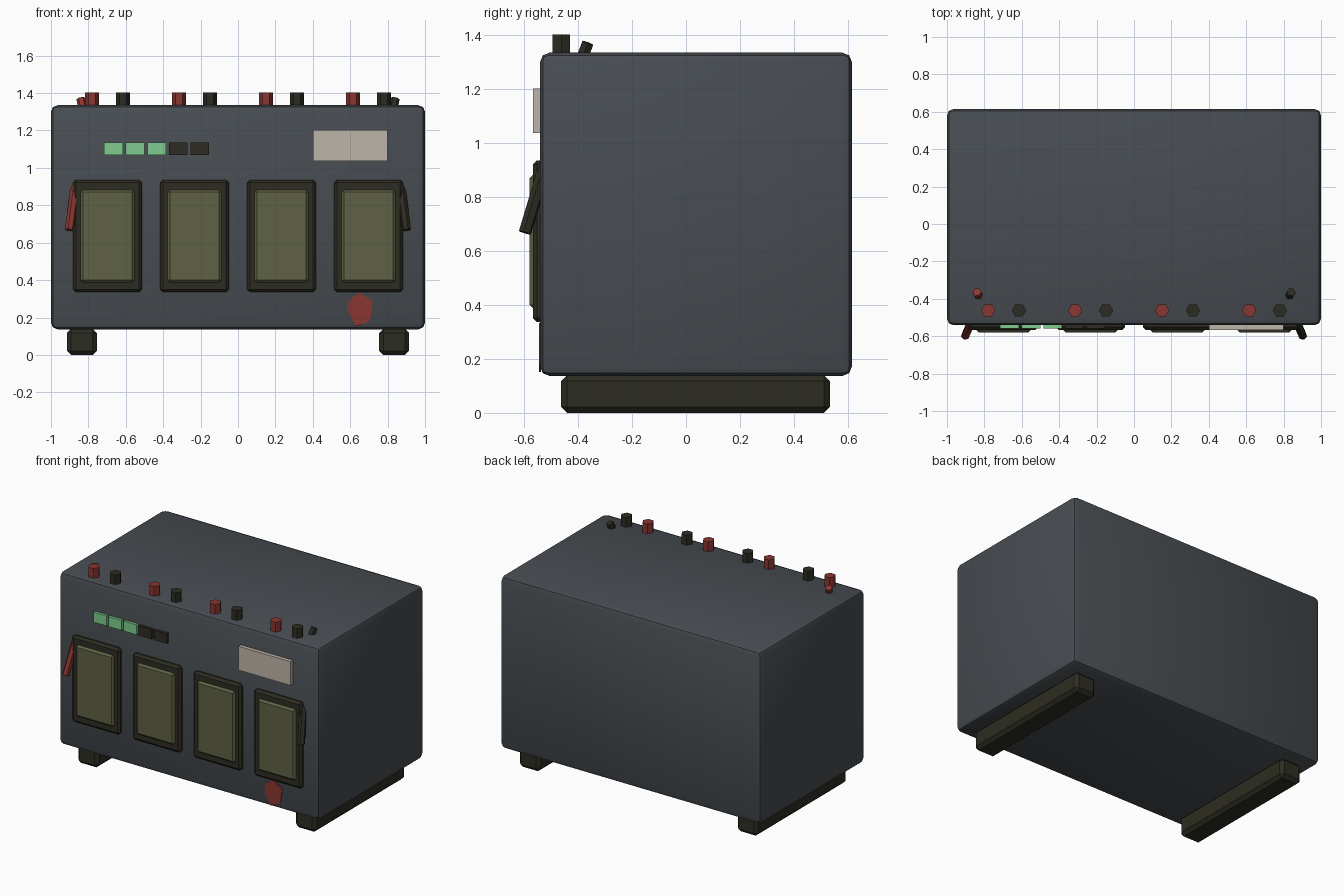
import bpy, bmesh, math
from mathutils import Vector

if "Cube" in bpy.data.objects:
    bpy.data.objects.remove(bpy.data.objects["Cube"])


def material(name, r, g, b):
    m = bpy.data.materials.new(name)
    lin = [((c / 255 + 0.055) / 1.055) ** 2.4 for c in (r, g, b)]
    m.diffuse_color = (*lin, 1)
    m.use_nodes = True
    m.node_tree.nodes["Principled BSDF"].inputs["Base Color"].default_value = m.diffuse_color
    return m


GREY = material("slate grey", 72, 77, 82)
BLACK = material("warm black", 45, 44, 34)
RED = material("red", 138, 54, 49)
GREEN = material("lamp green", 128, 206, 144)
OLIVE = material("olive", 95, 98, 68)
CREAM = material("label cream", 190, 181, 170)


def finish(name, bm, mat, smooth=False):
    bmesh.ops.recalc_face_normals(bm, faces=bm.faces)
    me = bpy.data.meshes.new(name)
    bm.to_mesh(me)
    bm.free()
    me.materials.append(mat)
    ob = bpy.data.objects.new(name, me)
    bpy.context.collection.objects.link(ob)
    if smooth:
        bpy.ops.object.select_all(action='DESELECT')
        ob.select_set(True)
        bpy.context.view_layer.objects.active = ob
        bpy.ops.object.shade_smooth_by_angle(angle=math.radians(30))
    return ob


def box(name, x, y, z, mat, bevel=0.0, segments=1, smooth=False):
    """Box from (min, max) ranges, with optional bevelled edges."""
    bm = bmesh.new()
    bmesh.ops.create_cube(bm, size=1)
    for v in bm.verts:
        v.co = Vector([r[0] if c < 0 else r[1] for c, r in zip(v.co, (x, y, z))])
    if bevel:
        bmesh.ops.bevel(bm, geom=bm.edges[:], offset=bevel, segments=segments,
                        profile=0.5, affect='EDGES')
    return finish(name, bm, mat, smooth)


def rod(name, a, b, radius, mat):
    """Six-sided rod between two points."""
    a, b = Vector(a), Vector(b)
    bm = bmesh.new()
    bmesh.ops.create_cone(bm, cap_ends=True, segments=6, radius1=radius,
                          radius2=radius, depth=(b - a).length)
    d = (b - a).normalized()
    # a vertical rod points its corners along x
    turn = Vector((0, 0, 1)).rotation_difference(d).to_matrix()
    for v in bm.verts:
        x, y, z = v.co
        v.co = turn @ Vector((y, -x, z)) + (a + b) / 2
    return finish(name, bm, mat)


# Case and its two skids
FRONT = -0.541
box("case", (-1, 1), (FRONT, 0.615), (0.137, 1.335), GREY, 0.035, 2, True)
for s, side in ((-1, "left"), (1, "right")):
    box(side + "_skid", (s * 0.835 - 0.08, s * 0.835 + 0.08), (-0.463, 0.533),
        (0, 0.14), BLACK, 0.022)

# Four battery windows, each with a pair of hexagonal terminals on top
for i in range(4):
    x = -0.6975 + 0.465 * i
    box(f"window_frame_{i}", (x - 0.184, x + 0.184), (-0.567, -0.50),
        (0.336, 0.936), BLACK, 0.015)
    box(f"window_panel_{i}", (x - 0.152, x + 0.152), (-0.58, -0.51),
        (0.38, 0.89), OLIVE, 0.02)
    for dx, mat, kind in ((-0.0825, RED, "red"), (0.0825, BLACK, "black")):
        rod(f"{kind}_terminal_{i}", (x + dx, -0.462, 1.28),
            (x + dx, -0.462, 1.402), 0.038, mat)

# Charge lamps and label plate
for i in range(5):
    x = -0.666 + 0.1155 * i
    box(f"charge_lamp_{i}", (x - 0.05, x + 0.05), (-0.56, -0.53),
        (1.068, 1.137), GREEN if i < 3 else BLACK)
box("label_plate", (0.40, 0.80), (-0.567, -0.53), (1.037, 1.202), CREAM)

# Lead stubs poking out at the front corners and on the top
for s, mat, kind in ((-1, RED, "red"), (1, BLACK, "black")):
    rod(kind + "_front_lead", (s * 0.868, -0.52, 0.925),
        (s * 0.902, -0.597, 0.668), 0.024, mat)
    rod(kind + "_top_lead", (s * 0.825, -0.395, 1.29),
        (s * 0.84, -0.364, 1.37), 0.024, mat)

# Red marker low on the front
bm = bmesh.new()
outline = [(0.652, 0.333), (0.72, 0.285), (0.705, 0.182), (0.63, 0.152),
           (0.583, 0.238), (0.594, 0.295)]
face = bm.faces.new([bm.verts.new((x, FRONT - 0.004, z)) for x, z in outline])
ext = bmesh.ops.extrude_face_region(bm, geom=[face], use_keep_orig=True)
for v in ext["geom"]:
    if isinstance(v, bmesh.types.BMVert):
        v.co.y += 0.008
finish("red_marker", bm, RED)
